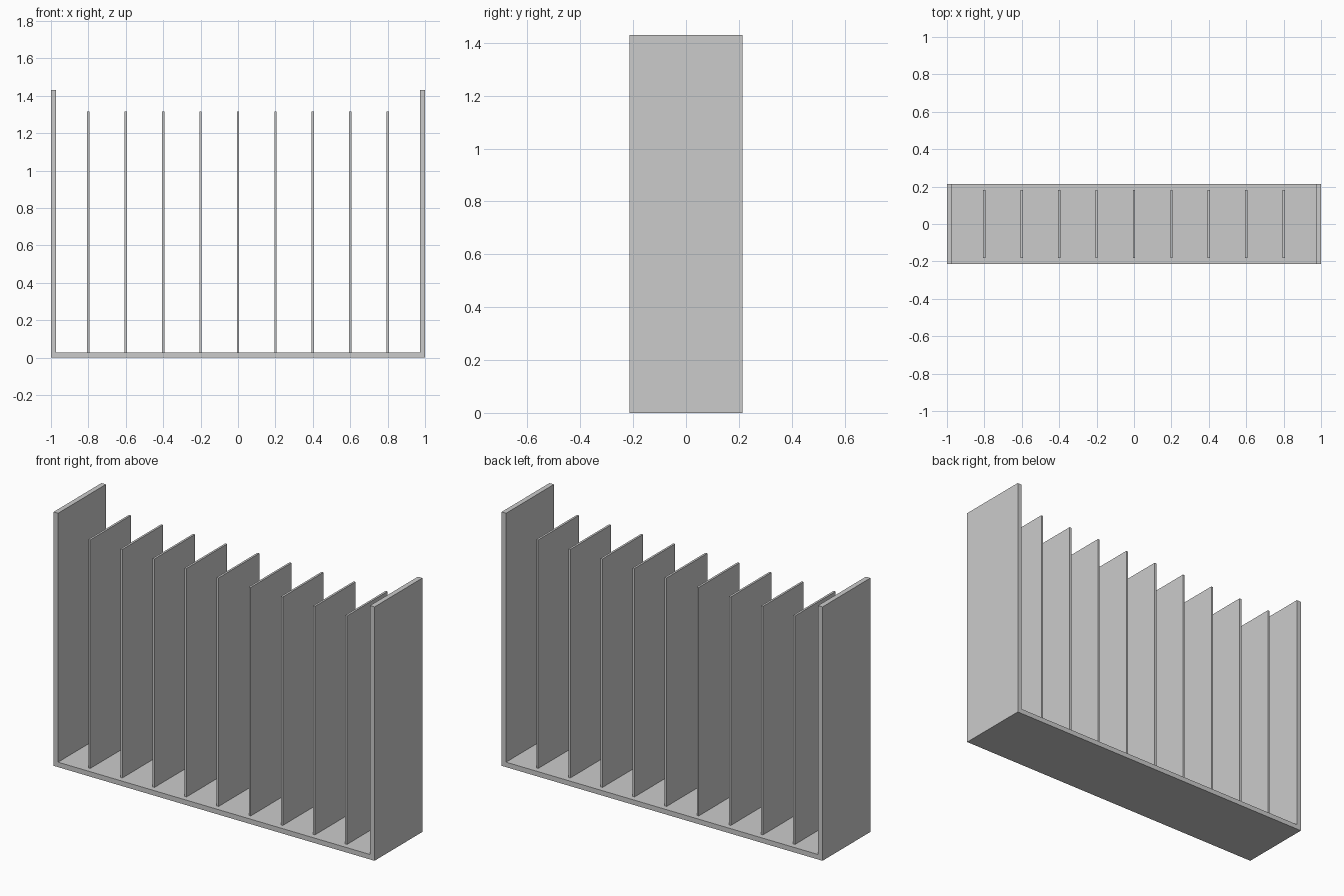
import bpy
import bmesh

cube = bpy.data.objects.get("Cube")
if cube:
    bpy.data.objects.remove(cube, do_unlink=True)

HALF_W, HALF_D, HEIGHT = 1.0, 0.213, 1.43
WALL = 0.028
DIV_THICK, DIV_HALF_D, DIV_TOP = 0.012, 0.181, 1.315
SPACING = 0.2

grey = bpy.data.materials.new("plain_grey")
grey.use_nodes = True
colour = (0.6, 0.6, 0.6, 1)
grey.diffuse_color = colour
grey.node_tree.nodes["Principled BSDF"].inputs["Base Color"].default_value = colour


def extrude_profile(name, profile, half_depth):
    """Extrude an x-z outline symmetrically along y."""
    bm = bmesh.new()
    face = bm.faces.new([bm.verts.new((x, -half_depth, z)) for x, z in profile])
    result = bmesh.ops.extrude_face_region(bm, geom=[face])
    moved = [v for v in result["geom"] if isinstance(v, bmesh.types.BMVert)]
    bmesh.ops.translate(bm, verts=moved, vec=(0, 2 * half_depth, 0))
    bmesh.ops.recalc_face_normals(bm, faces=bm.faces)
    mesh = bpy.data.meshes.new(name)
    bm.to_mesh(mesh)
    bm.free()
    mesh.materials.append(grey)
    obj = bpy.data.objects.new(name, mesh)
    bpy.context.collection.objects.link(obj)
    return obj


# U-shaped tray: floor and two tall end walls
inner = HALF_W - WALL
extrude_profile("rack_frame", [
    (-HALF_W, 0), (HALF_W, 0), (HALF_W, HEIGHT), (inner, HEIGHT),
    (inner, WALL), (-inner, WALL), (-inner, HEIGHT), (-HALF_W, HEIGHT),
], HALF_D)

# Thin upright dividers standing on the floor
for i in range(-4, 5):
    x, t = i * SPACING, DIV_THICK / 2
    extrude_profile(f"divider_{i + 5}", [
        (x - t, WALL), (x + t, WALL), (x + t, DIV_TOP), (x - t, DIV_TOP),
    ], DIV_HALF_D)
